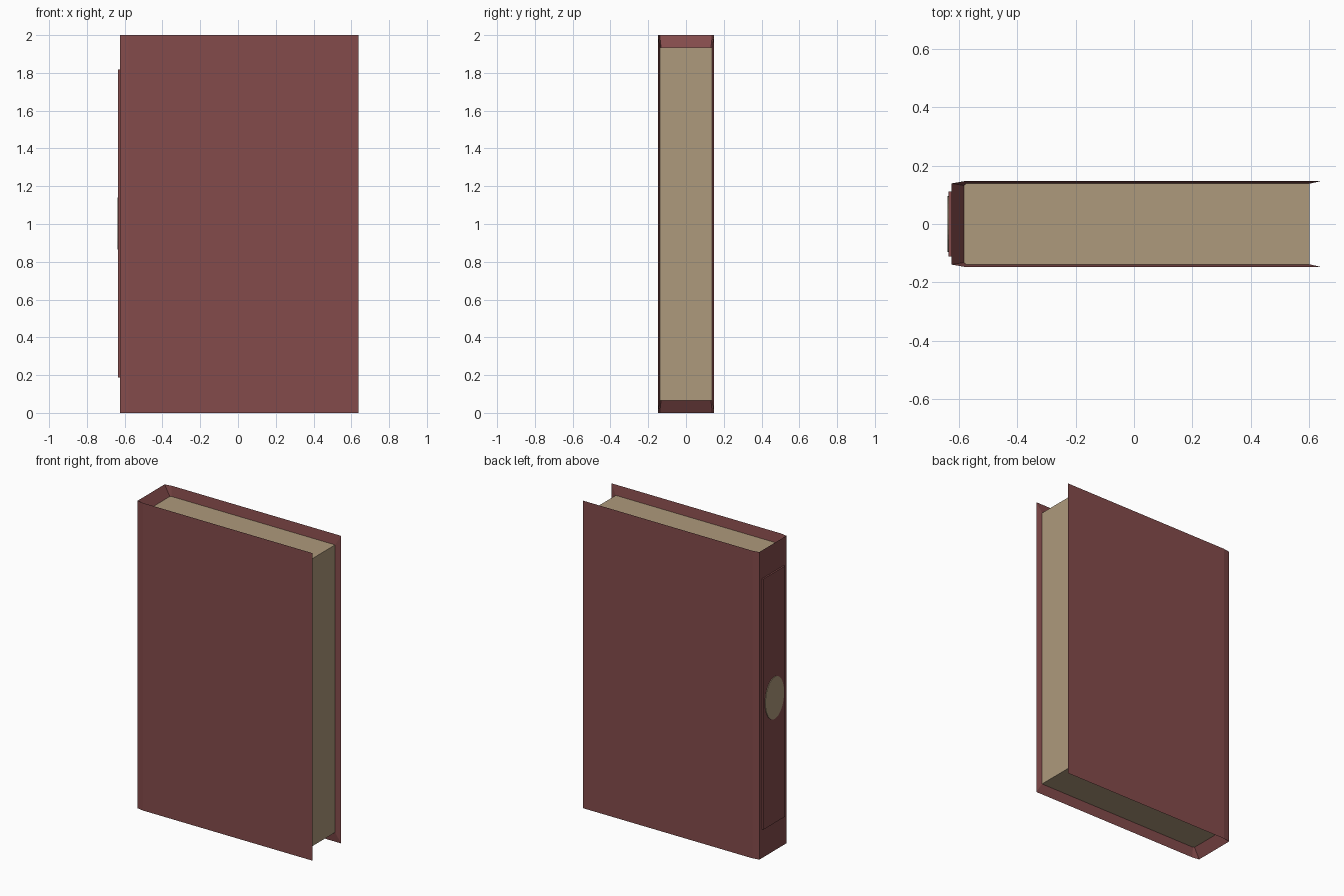
import bpy
import bmesh
from mathutils import Matrix, Vector

cube = bpy.data.objects.get("Cube")
if cube:
    bpy.data.objects.remove(cube, do_unlink=True)


def make_material(name, rgb):
    mat = bpy.data.materials.new(name)
    mat.use_nodes = True
    mat.diffuse_color = (*rgb, 1)
    mat.node_tree.nodes["Principled BSDF"].inputs["Base Color"].default_value = (*rgb, 1)
    return mat


maroon = make_material("maroon leather", (0.23, 0.07, 0.07))
paper = make_material("aged paper", (0.42, 0.32, 0.20))


def finish(name, bm, mat):
    bmesh.ops.recalc_face_normals(bm, faces=bm.faces)
    mesh = bpy.data.meshes.new(name)
    bm.to_mesh(mesh)
    bm.free()
    mesh.materials.append(mat)
    obj = bpy.data.objects.new(name, mesh)
    bpy.context.collection.objects.link(obj)
    return obj


def make_box(name, low, high, mat):
    low, high = Vector(low), Vector(high)
    bm = bmesh.new()
    place = Matrix.Translation((low + high) / 2) @ Matrix.Diagonal((*(high - low), 1))
    bmesh.ops.create_cube(bm, size=1, matrix=place)
    return finish(name, bm, mat)


def mirrored(half):
    """Complete a U-shaped profile from its back half."""
    return half + [(x, -y) for x, y in reversed(half)]


# Cover: outer U and inner U, bevelled to knife edges all round
outer = mirrored([(0.639, 0.147), (-0.58, 0.147), (-0.625, 0.139)])
inner = mirrored([(0.602, 0.138), (-0.575, 0.138), (-0.583, 0.132)])
bm = bmesh.new()
levels = [(outer, 0), (outer, 2), (inner, 1.935), (inner, 0.065)]
rings = [[bm.verts.new((x, y, z)) for x, y in prof] for prof, z in levels]
for a, b in zip(rings, rings[1:] + rings[:1]):
    for i in range(len(outer) - 1):
        bm.faces.new((a[i], a[i + 1], b[i + 1], b[i]))
for end in (0, -1):
    bm.faces.new([ring[end] for ring in rings])
finish("cover", bm, maroon)

# Page block
make_box("pages", (-0.584, -0.1385, 0.065), (0.602, 0.1385, 1.935), paper)

# Raised spine panel
make_box("spine_panel", (-0.635, -0.111, 0.187), (-0.62, 0.111, 1.817), maroon)

# Oval plate on the spine
bm = bmesh.new()
place = (Matrix.Translation((-0.6345, 0, 1.003)) @ Matrix.Diagonal((1, 0.096, 0.137, 1))
         @ Matrix.Rotation(1.570796, 4, "Y"))
bmesh.ops.create_cone(bm, cap_ends=True, segments=32, radius1=1, radius2=1,
                      depth=0.009, matrix=place)
finish("spine_oval", bm, paper)
